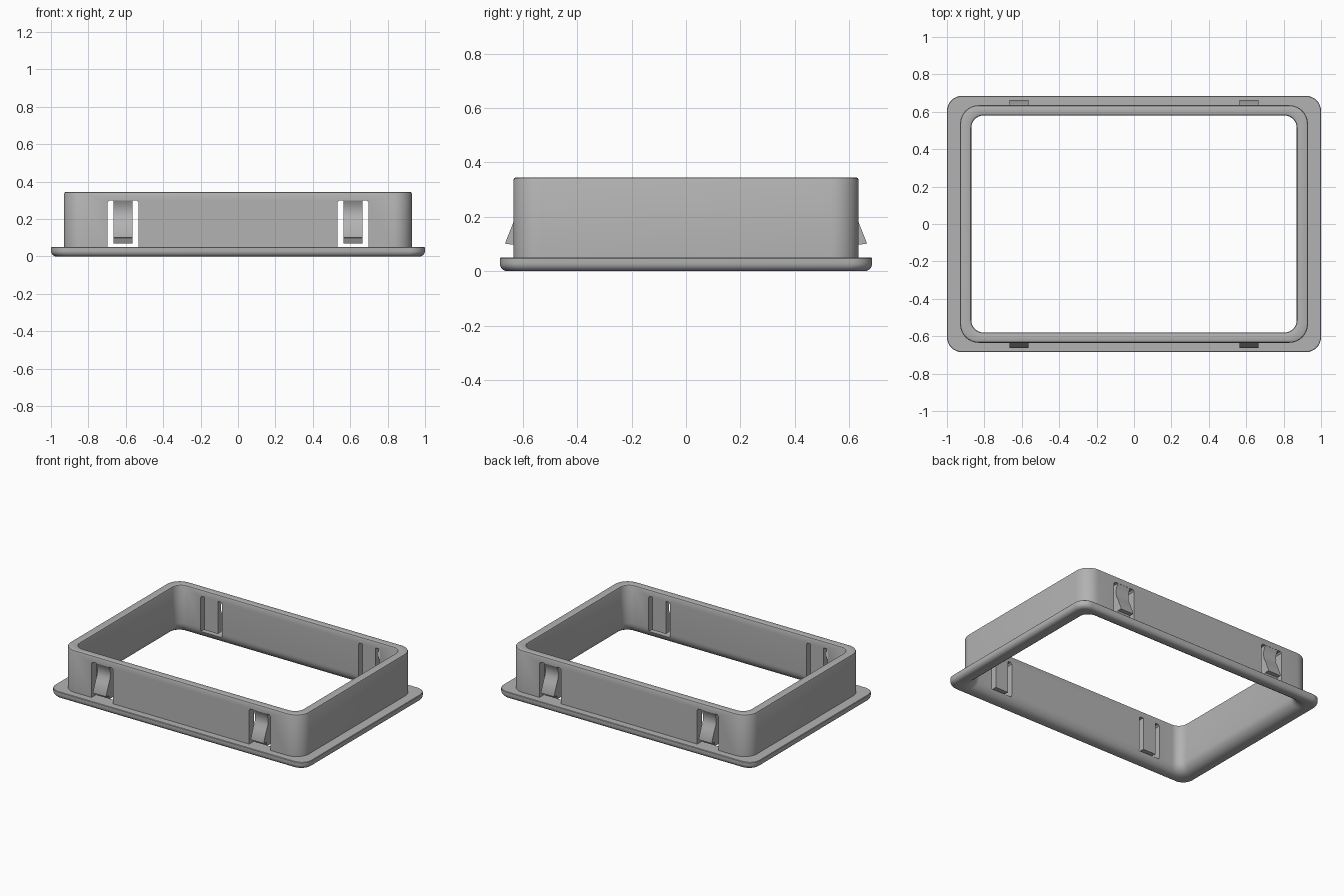
import bpy, bmesh
from math import sin, cos, pi, radians

cube = bpy.data.objects.get("Cube")
if cube:
    bpy.data.objects.remove(cube, do_unlink=True)

grey = bpy.data.materials.new("mid grey plastic")
grey.use_nodes = True
colour = (0.45, 0.45, 0.45, 1)
grey.diffuse_color = colour
bsdf = next(n for n in grey.node_tree.nodes if n.type == 'BSDF_PRINCIPLED')
bsdf.inputs["Base Color"].default_value = colour


def make_object(name, bm):
    bmesh.ops.recalc_face_normals(bm, faces=bm.faces[:])
    mesh = bpy.data.meshes.new(name)
    bm.to_mesh(mesh)
    bm.free()
    mesh.materials.append(grey)
    obj = bpy.data.objects.new(name, mesh)
    bpy.context.collection.objects.link(obj)
    return obj


def activate(obj):
    bpy.ops.object.select_all(action='DESELECT')
    obj.select_set(True)
    bpy.context.view_layer.objects.active = obj


def smooth(obj):
    activate(obj)
    bpy.ops.object.shade_smooth_by_angle(angle=radians(30))


def rounded_loop(bm, hx, hy, r, z, steps=8):
    """Ring of vertices along a rectangle with rounded corners."""
    verts = []
    for q, (sx, sy) in enumerate([(1, 1), (-1, 1), (-1, -1), (1, -1)]):
        for i in range(steps + 1):
            a = (q + i / steps) * pi / 2
            verts.append(bm.verts.new((sx * (hx - r) + r * cos(a),
                                       sy * (hy - r) + r * sin(a), z)))
    return verts


def extrude_side(bm, profile, x0, x1, side):
    """Prism along x from an outline of (distance from centre, height)."""
    a, b = ([bm.verts.new((x, side * y, z)) for y, z in profile] for x in (x0, x1))
    bm.faces.new(a)
    bm.faces.new(b)
    for i in range(len(a)):
        j = (i + 1) % len(a)
        bm.faces.new((a[i], a[j], b[j], b[i]))


# Frame section, each entry: half width, half depth, corner radius, height
section = [(0.93, 0.635, 0.10, 0.05), (0.93, 0.635, 0.10, 0.335),
           (0.927, 0.632, 0.097, 0.342), (0.92, 0.625, 0.09, 0.345),
           (0.88, 0.59, 0.075, 0.345), (0.873, 0.583, 0.068, 0.342),
           (0.87, 0.58, 0.065, 0.335)]
# Soft flare from the inner wall into the underside
for i in range(7):
    a = i / 6 * pi / 2
    d = 0.075 * (1 - cos(a))
    section.append((0.87 + d, 0.58 + d * 0.8, 0.065 + d * 0.2, 0.075 * (1 - sin(a))))
# Rounded lower edge of the flange
for i in range(7):
    a = i / 6 * pi / 2
    d = 0.03 * (1 - sin(a))
    section.append((1 - d, 0.685 - d * 0.9, 0.08 - d * 0.5, 0.03 * (1 - cos(a))))
section += [(1, 0.685, 0.08, 0.047), (0.997, 0.682, 0.077, 0.05)]

bm = bmesh.new()
rings = [rounded_loop(bm, *s) for s in section]
for k in range(len(rings)):
    a, b = rings[k], rings[(k + 1) % len(rings)]
    for i in range(len(a)):
        j = (i + 1) % len(a)
        bm.faces.new((a[i], a[j], b[j], b[i]))
frame = make_object("frame", bm)

# Window around each clip, with clipped upper corners
bm = bmesh.new()
for side in (-1, 1):
    for cx in (-0.615, 0.615):
        outline = [(-0.083, 0.05), (0.083, 0.05), (0.083, 0.29), (0.073, 0.30),
                   (-0.073, 0.30), (-0.083, 0.29)]
        a, b = ([bm.verts.new((cx + x, side * y, z)) for x, z in outline]
                for y in (0.5, 0.66))
        bm.faces.new(a)
        bm.faces.new(b)
        for i in range(len(a)):
            j = (i + 1) % len(a)
            bm.faces.new((a[i], a[j], b[j], b[i]))
cutter = make_object("clip_window_cutter", bm)
cutter.hide_render = True

mod = frame.modifiers.new("clip windows", 'BOOLEAN')
mod.operation = 'DIFFERENCE'
mod.solver = 'EXACT'
mod.object = cutter
activate(frame)
bpy.ops.object.modifier_apply(modifier=mod.name)
bpy.data.objects.remove(cutter, do_unlink=True)
smooth(frame)

# Spring clips: thin curved tongue ending in a wedge barb
clip = [(0.58, 0.302), (0.635, 0.302), (0.625, 0.285), (0.617, 0.26),
        (0.615, 0.235), (0.62, 0.21), (0.635, 0.18), (0.664, 0.107), (0.663, 0.10),
        (0.635, 0.098), (0.622, 0.07), (0.58, 0.07)]
for side, depth in ((-1, "front"), (1, "back")):
    for cx, hand in ((0.615, "left"), (-0.615, "right")):
        bm = bmesh.new()
        extrude_side(bm, clip, cx - 0.051, cx + 0.051, side)
        smooth(make_object(f"{depth}_{hand}_clip", bm))
